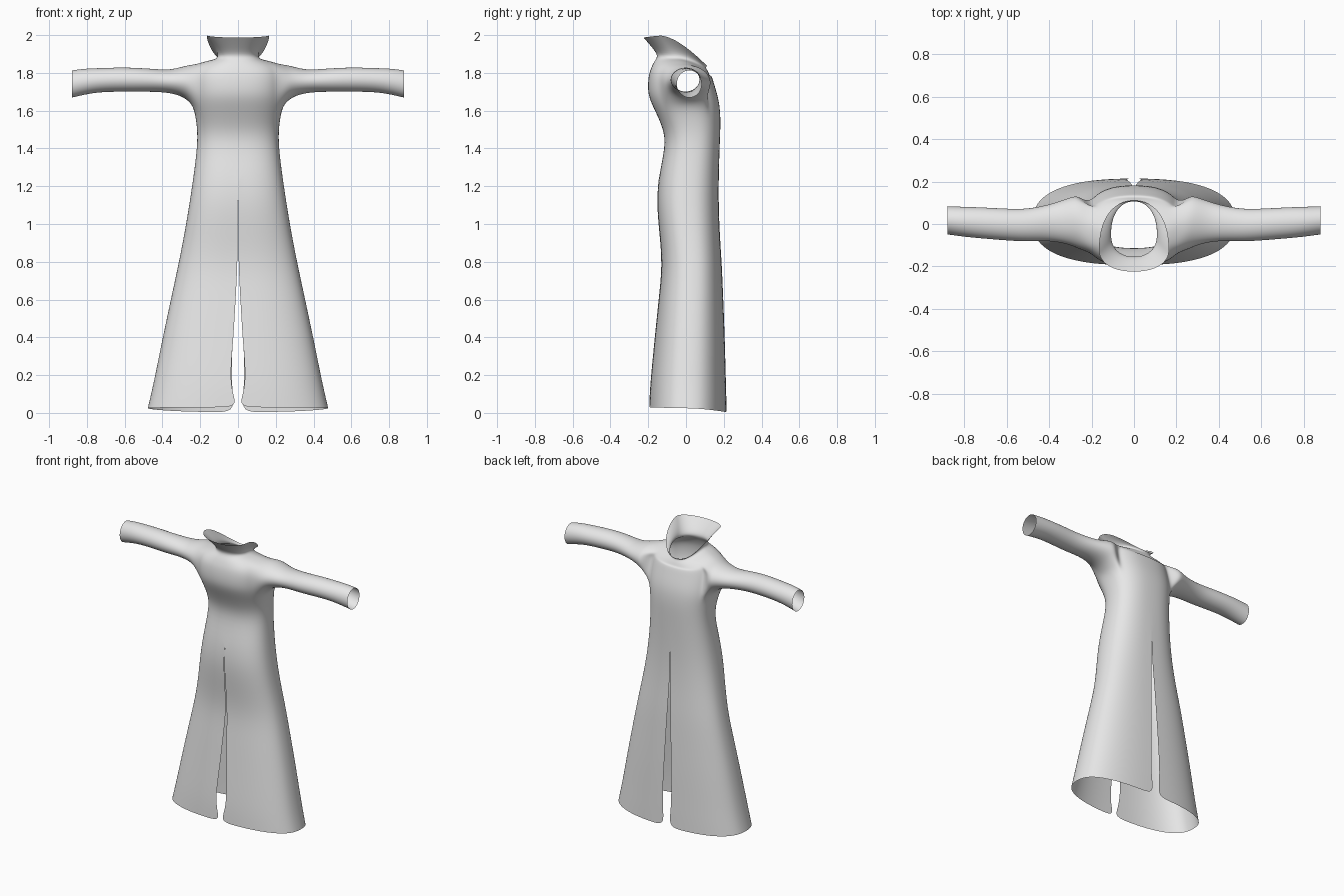
import bpy
import bmesh
from math import sin, cos, pi

cube = bpy.data.objects.get("Cube")
if cube:
    bpy.data.objects.remove(cube, do_unlink=True)

SEGMENTS = 16          # segments around half of the robe, front to back
HOLE = (5, 11)         # armhole columns
HOLE_RINGS = 4         # ring steps spanned by the armhole


def lerp_table(table, z):
    """Read a value from (height, value) pairs in rising order."""
    if z <= table[0][0]:
        return table[0][1]
    for (z0, v0), (z1, v1) in zip(table, table[1:]):
        if z <= z1:
            return v0 + (v1 - v0) * (z - z0) / (z1 - z0)
    return 0.0


# Half width of the hem slits by height
front_slit = [(.03, .003), (.1, .028), (.2, .042), (.4, .024), (.6, .013), (.78, .003), (1.12, .0015), (1.15, 0)]
back_slit = [(0, .02), (.2, .035), (.4, .028), (.8, .012), (1.1, .002), (1.15, 0)]

# Skirt and torso: height, half width, front y, back y
torso = [
    (.03, .48, -.195, .215), (.1, .462, -.192, .213), (.2, .44, -.185, .21),
    (.4, .40, -.165, .205), (.6, .357, -.145, .197), (.78, .318, -.125, .19),
    (.95, .284, -.14, .178), (1.12, .256, -.157, .172), (1.28, .232, -.14, .174),
    (1.44, .213, -.103, .18), (1.54, .22, -.135, .184), (1.62, .236, -.175, .18),
    (1.68, .24, -.2, .168), (1.74, .24, -.203, .15), (1.79, .236, -.197, .135),
]
# Shoulders, neck and collar: front z, side z, back z, half width, front y, side y, back y
shoulders = [
    (1.82, 1.848, 1.78, .218, -.188, -.005, .128),
    (1.86, 1.866, 1.807, .16, -.17, -.02, .118),
    (1.89, 1.874, 1.825, .098, -.145, -.04, .106),
    (1.935, 1.93, 1.83, .118, -.18, -.075, .108),
    (1.987, 1.998, 1.836, .166, -.225, -.12, .112),
]
rings = []
for z, w, f, b in torso:
    hem_drop = .026 if z < .05 else 0
    rings.append((z, z - hem_drop / 5, z - hem_drop, w, f, (f + b) / 2, b))
rings += shoulders

# Sleeve: x, bottom z, top z, front y, back y
sleeve_rings = [
    (.262, 1.65, 1.842, -.118, .138), (.30, 1.677, 1.832, -.1, .127),
    (.36, 1.693, 1.817, -.085, .105), (.43, 1.699, 1.82, -.08, .085),
    (.52, 1.7, 1.827, -.084, .07), (.62, 1.7, 1.83, -.077, .074),
    (.73, 1.698, 1.826, -.068, .08), (.81, 1.685, 1.824, -.06, .082),
    (.88, 1.668, 1.814, -.05, .085),
]


def ring_point(ring, column):
    """Point on the rounded cross-section, from front centre to back centre."""
    zf, zs, zb, w, f, side, b = ring
    t = pi * column / SEGMENTS
    c, s = cos(t), abs(sin(t))
    power = .8 if w > .2 else .9
    end_y, end_z = (f, zf) if c > 0 else (b, zb)
    x = w * s ** power
    y = side + (end_y - side) * abs(c) ** power
    z = zs + (end_z - zs) * abs(c) ** 1.3
    if column == 0:
        x = lerp_table(front_slit, z)
    elif column == SEGMENTS:
        x = lerp_table(back_slit, z)
    return x, y, z


bm = bmesh.new()
grid = [[bm.verts.new(ring_point(r, c)) for c in range(SEGMENTS + 1)] for r in rings]

# Body panels, leaving the armhole open
low = len(torso) - HOLE_RINGS
high = low + HOLE_RINGS
left, right = HOLE
for r in range(len(rings) - 1):
    for c in range(SEGMENTS):
        if low <= r < high and left <= c < right:
            continue
        bm.faces.new((grid[r][c], grid[r][c + 1], grid[r + 1][c + 1], grid[r + 1][c]))

# Armhole edge, starting under the arm and running towards the back
middle = SEGMENTS // 2
loop = [grid[low][c] for c in range(middle, right)]
loop += [grid[r][right] for r in range(low, high)]
loop += [grid[high][c] for c in range(right, left, -1)]
loop += [grid[r][left] for r in range(high, low, -1)]
loop += [grid[low][c] for c in range(left, middle)]

# Sleeve grown out of the armhole
for x, bottom, top, front, back in sleeve_rings:
    new_loop = []
    for i in range(len(loop)):
        a = 2 * pi * i / len(loop)
        new_loop.append(bm.verts.new((
            x,
            (front + back) / 2 + (back - front) / 2 * sin(a),
            (bottom + top) / 2 - (top - bottom) / 2 * cos(a))))
    for i in range(len(loop)):
        j = (i + 1) % len(loop)
        bm.faces.new((loop[i], loop[j], new_loop[j], new_loop[i]))
    loop = new_loop

# Drop verts left inside the armhole
bmesh.ops.delete(bm, geom=[v for v in bm.verts if not v.link_faces], context='VERTS')
bmesh.ops.recalc_face_normals(bm, faces=bm.faces)
mesh = bpy.data.meshes.new("robe")
bm.to_mesh(mesh)
bm.free()
robe = bpy.data.objects.new("robe", mesh)
bpy.context.collection.objects.link(robe)

# Cloth colour
cloth = bpy.data.materials.new("light_grey_cloth")
cloth.use_nodes = True
grey = (.8, .8, .8, 1)
cloth.diffuse_color = grey
cloth.node_tree.nodes["Principled BSDF"].inputs["Base Color"].default_value = grey
mesh.materials.append(cloth)

# Mirror to the other side and smooth
mesh.polygons.foreach_set("use_smooth", [True] * len(mesh.polygons))
mirror = robe.modifiers.new("Mirror", 'MIRROR')
mirror.merge_threshold = .0004
smooth = robe.modifiers.new("Smooth", 'SUBSURF')
smooth.levels = smooth.render_levels = 2
